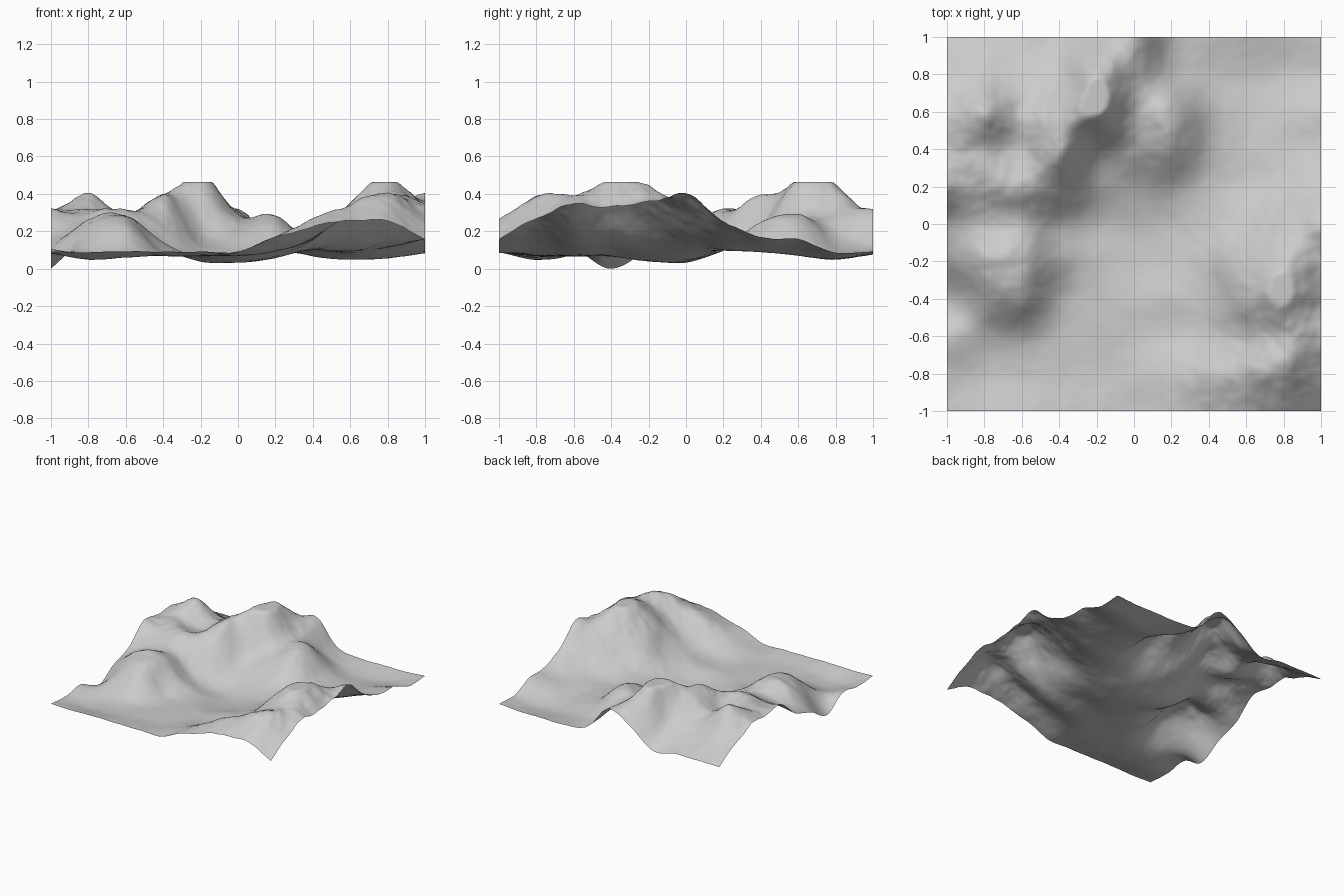
import bpy, bmesh
from math import floor
from mathutils import Vector, noise

if "Cube" in bpy.data.objects:
    bpy.data.objects.remove(bpy.data.objects["Cube"])

# Coarse relief in hundredths: rows run from back (y=1) to front (y=-1), x from -1 to 1
N = 11
RELIEF = [
    12, 12, 12, 9, 23, 33, 13, 9, 9, 9, 10,
    22, 22, 20, 25, 45, 31, 16, 8, 6, 7, 10,
    31, 40, 29, 38, 49, 29, 29, 13, 8, 11, 17,
    32, 33, 28, 40, 24, 22, 26, 13, 10, 13, 18,
    32, 31, 32, 27, 13, 11, 12, 11, 12, 18, 27,
    18, 23, 25, 13, 5, 5, 7, 12, 20, 32, 42,
    11, 28, 30, 15, 7, 5, 8, 16, 33, 44, 38,
    1, 19, 25, 10, 8, 8, 11, 17, 36, 48, 34,
    11, 9, 10, 8, 8, 8, 11, 18, 30, 41, 36,
    9, 6, 7, 8, 8, 10, 18, 28, 35, 39, 28,
    10, 10, 10, 10, 10, 10, 18, 23, 27, 26, 17,
]
rows = [[n / 100 for n in RELIEF[i * N:(i + 1) * N]] for i in range(N)][::-1]
SUMMIT = 0.475  # the highest tops are flat


def cubic(p, t):
    """Catmull-Rom blend of four values."""
    a, b, c, d = p
    return b + 0.5 * t * (c - a + t * (2*a - 5*b + 4*c - d + t * (3*(b - c) + d - a)))


def sample(values, u):
    """Smoothly read a list at a fractional index, extending it at the ends."""
    i = min(max(floor(u), 0), N - 2)
    ext = [2*values[0] - values[1], *values, 2*values[-1] - values[-2]]
    return cubic(ext[i:i + 4], u - i)


def height(x, y):
    u, v = (x + 1) * (N - 1) / 2, (y + 1) * (N - 1) / 2
    z = sample([sample(r, u) for r in rows], v)
    # Rocky detail is stronger on high ground than on the valley floor
    rough = noise.fractal(Vector((x * 5, y * 5, 3.7)), 1.0, 2.0, 5)
    return min(z + rough * (0.004 + 0.06 * max(z - 0.08, 0)), SUMMIT)


# Terrain sheet
bm = bmesh.new()
bmesh.ops.create_grid(bm, x_segments=127, y_segments=127, size=1)
for v in bm.verts:
    v.co.z = height(v.co.x, v.co.y)
low = min(v.co.z for v in bm.verts)
for v in bm.verts:
    v.co.z -= low
for f in bm.faces:
    f.smooth = True
mesh = bpy.data.meshes.new("terrain")
bm.to_mesh(mesh)
bm.free()
terrain = bpy.data.objects.new("terrain", mesh)
bpy.context.collection.objects.link(terrain)
